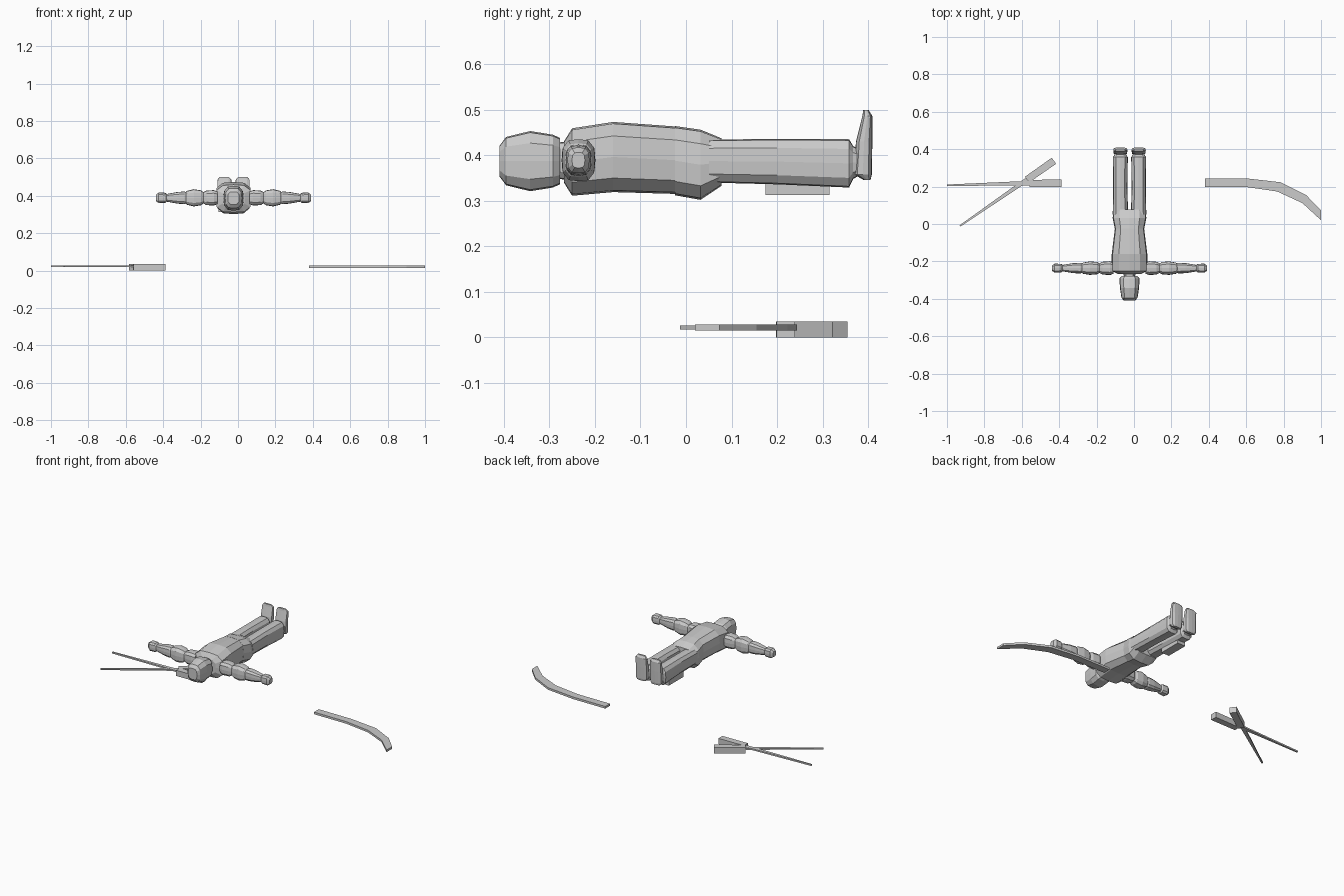
import bpy, math

CX = -0.024   # body centre line

grey = bpy.data.materials.new("plain grey")
grey.diffuse_color = (0.6, 0.6, 0.6, 1)


def make(name, verts, faces):
    me = bpy.data.meshes.new(name)
    me.from_pydata(verts, [], faces)
    me.materials.append(grey)
    ob = bpy.data.objects.new(name, me)
    bpy.context.collection.objects.link(ob)
    # consistent outward normals
    import bmesh
    bm = bmesh.new()
    bm.from_mesh(me)
    bmesh.ops.recalc_face_normals(bm, faces=bm.faces)
    bm.to_mesh(me)
    bm.free()
    return ob


# quarter outline of the body cross-section, completed by symmetry
QUARTER = [(1, 0), (0.95, 0.6), (0.6, 0.95)]


def section():
    pts, q = [], QUARTER
    for k in range(4):
        c, s = [(1, 0), (0, 1), (-1, 0), (0, -1)][k]
        pts += [(c * u - s * v, s * u + c * v) for u, v in q]
    return pts


def loft(name, axis, rings):
    """rings: (position on axis, centre u, centre v, half u, half v)"""
    sec = section()
    n = len(sec)
    verts, faces = [], []
    for t, cu, cv, hu, hv in rings:
        for u, v in sec:
            a, b = cu + u * hu, cv + v * hv
            verts.append({"x": (t, a, b), "y": (a, t, b), "z": (a, b, t)}[axis])
    for r in range(len(rings) - 1):
        for i in range(n):
            j = (i + 1) % n
            faces.append((r * n + i, r * n + j, r * n + n + j, r * n + n + i))
    faces += [tuple(range(n)), tuple(range(len(verts) - n, len(verts)))]
    return make(name, verts, faces)


def slab(name, outline, z0, z1):
    """flat outline in x, y extruded in z"""
    n = len(outline)
    verts = [(x, y, z) for z in (z0, z1) for x, y in outline]
    faces = [(i, (i + 1) % n, n + (i + 1) % n, n + i) for i in range(n)]
    faces += [tuple(range(n)), tuple(range(n, 2 * n))]
    return make(name, verts, faces)


def bar(name, p, q, w0, w1, z0, z1):
    """straight tapered bar from p to q with half widths w0, w1"""
    dx, dy = q[0] - p[0], q[1] - p[1]
    d = math.hypot(dx, dy)
    nx, ny = -dy / d, dx / d
    return slab(name, [(p[0] + nx * w0, p[1] + ny * w0), (p[0] - nx * w0, p[1] - ny * w0),
                       (q[0] - nx * w1, q[1] - ny * w1), (q[0] + nx * w1, q[1] + ny * w1)], z0, z1)


# head and neck
loft("head", "y", [(-0.409, CX, 0.387, 0.030, 0.034), (-0.395, CX, 0.387, 0.043, 0.053),
                   (-0.342, CX, 0.387, 0.051, 0.066), (-0.292, CX, 0.387, 0.054, 0.058),
                   (-0.277, CX, 0.387, 0.042, 0.051)])
loft("neck", "y", [(-0.280, CX, 0.388, 0.030, 0.040), (-0.240, CX, 0.388, 0.038, 0.044)])

# torso and pelvis
loft("torso", "y", [(-0.268, CX, 0.385, 0.060, 0.045), (-0.250, CX, 0.385, 0.095, 0.074),
                    (-0.160, CX, 0.396, 0.095, 0.077), (-0.022, CX, 0.389, 0.078, 0.074)])
loft("pelvis", "y", [(-0.024, CX, 0.388, 0.079, 0.076), (0.032, CX, 0.379, 0.090, 0.077),
                     (0.078, CX, 0.385, 0.086, 0.052)])

for side, label in ((-1, "right"), (1, "left")):
    # leg
    lx = CX + side * 0.049
    loft(label + "_leg", "y", [(0.05, lx, 0.387, 0.041, 0.047), (0.2, lx, 0.386, 0.038, 0.050),
                               (0.358, lx, 0.382, 0.040, 0.053), (0.367, lx, 0.384, 0.033, 0.036),
                               (0.378, lx, 0.384, 0.030, 0.030)])
    # upturned foot
    loft(label + "_foot", "z", [(0.346, lx, 0.397, 0.028, 0.008), (0.358, lx, 0.388, 0.037, 0.020),
                                (0.430, lx, 0.391, 0.038, 0.018), (0.486, lx, 0.398, 0.037, 0.011),
                                (0.499, lx, 0.395, 0.026, 0.006)])
    # arm parts, listed by distance from the centre line
    arm = {
        "shoulder": [(0.085, 0.030, 0.034), (0.105, 0.037, 0.041), (0.145, 0.034, 0.039), (0.163, 0.025, 0.029)],
        "upper_arm": [(0.158, 0.024, 0.029), (0.175, 0.033, 0.040), (0.212, 0.036, 0.046),
                      (0.248, 0.030, 0.037), (0.256, 0.024, 0.030)],
        "forearm": [(0.250, 0.024, 0.028), (0.262, 0.028, 0.034), (0.300, 0.027, 0.031), (0.360, 0.017, 0.020)],
        "hand": [(0.354, 0.015, 0.018), (0.365, 0.023, 0.027), (0.400, 0.024, 0.028), (0.415, 0.014, 0.017)],
    }
    for part, rings in arm.items():
        loft(label + "_" + part, "x",
             [(CX + side * d, -0.236, 0.389, hy, hz) for d, hy, hz in rings])

# pouch strapped under one leg
slab("thigh_pouch", [(-0.104, 0.175), (-0.05, 0.175), (-0.05, 0.315), (-0.104, 0.315)], 0.313, 0.36)

# curved sword
slab("curved_sword", [(0.38, 0.244), (0.60, 0.244), (0.785, 0.223), (0.92, 0.155), (1.0, 0.073),
                      (1.0, 0.020), (0.90, 0.112), (0.765, 0.174), (0.60, 0.198), (0.38, 0.198)],
     0.015, 0.028)

# pair of crossed knives
bar("straight_handle", (-0.56, 0.216), (-0.388, 0.219), 0.019, 0.020, 0.0, 0.035)
bar("straight_blade", (-1.0, 0.207), (-0.55, 0.219), 0.004, 0.012, 0.018, 0.027)
bar("slanted_handle", (-0.572, 0.237), (-0.428, 0.338), 0.019, 0.020, 0.0, 0.035)
bar("slanted_blade", (-0.93, -0.010), (-0.566, 0.241), 0.004, 0.012, 0.018, 0.026)
